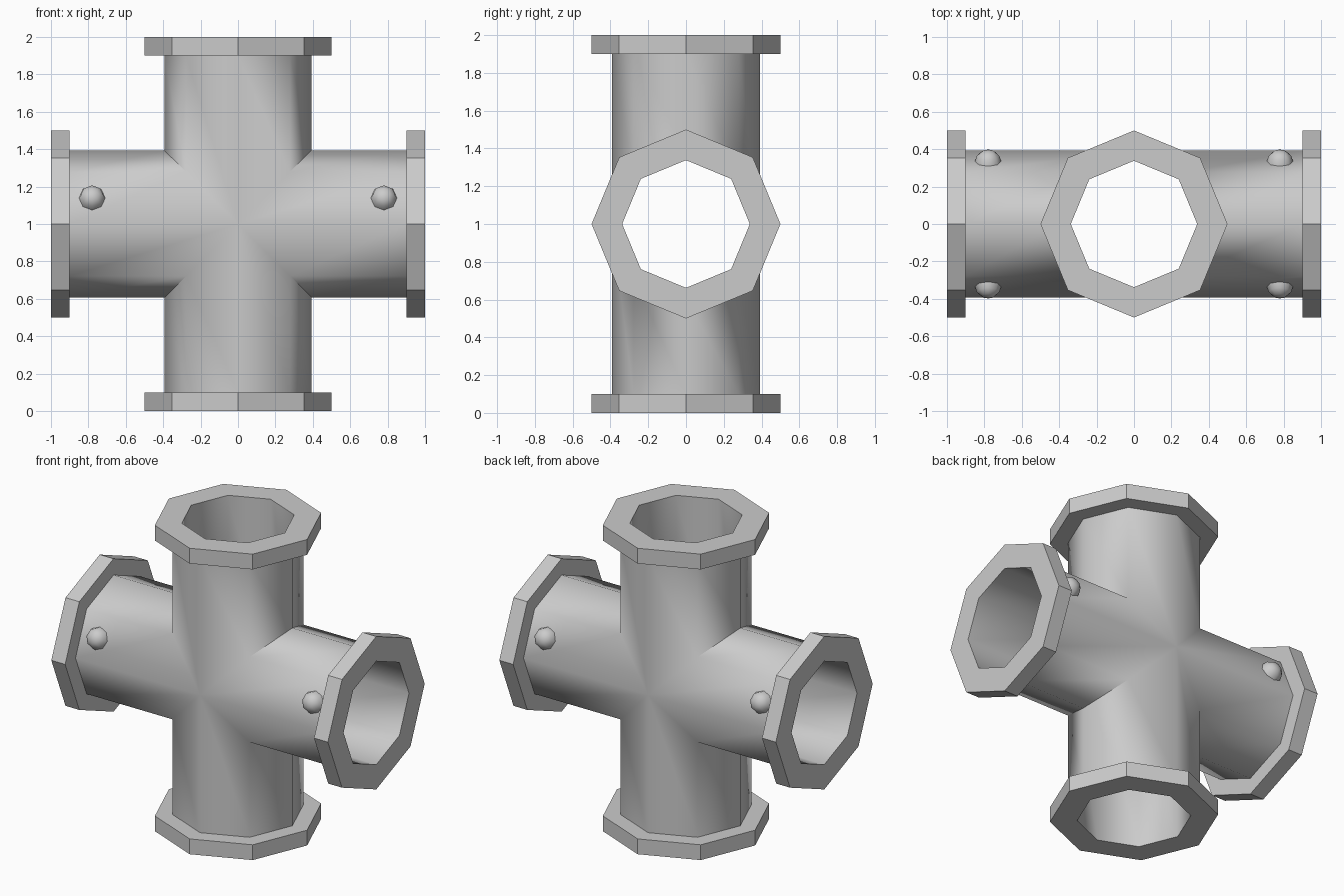
import bpy, bmesh
from math import pi, cos, sin, radians
from mathutils import Vector, Matrix

if "Cube" in bpy.data.objects:
    bpy.data.objects.remove(bpy.data.objects["Cube"])

SIDES = 8
R_OUT, R_IN, R_FLANGE = 0.393, 0.338, 0.5
CENTRE = Vector((0, 0, 1))


def finish(bm, name):
    me = bpy.data.meshes.new(name)
    bm.to_mesh(me)
    bm.free()
    ob = bpy.data.objects.new(name, me)
    bpy.context.collection.objects.link(ob)
    return ob


def sharpen(bm, angle):
    for e in bm.edges:
        e.smooth = e.calc_face_angle(0) < radians(angle)


# Four-way pipe: each arm is a ring profile, mitred at the centre, flanged at the end
bm = bmesh.new()
profile = [(R_OUT, None), (R_OUT, 0.9), (R_FLANGE, 0.9),
           (R_FLANGE, 1.0), (R_IN, 1.0), (R_IN, None)]
for k in range(4):
    turn = Matrix.Rotation(k * pi / 2, 4, 'Y')
    rings = []
    for r, dist in profile:
        ring = []
        for i in range(SIDES):
            a = 2 * pi * i / SIDES
            u, y = r * cos(a), r * sin(a)
            along = abs(u) if dist is None else dist
            ring.append(bm.verts.new(turn @ Vector((along, y, u)) + CENTRE))
        rings.append(ring)
    for n, (a, b) in enumerate(zip(rings, rings[1:])):
        for i in range(SIDES):
            j = (i + 1) % SIDES
            f = bm.faces.new((a[i], a[j], b[j], b[i]))
            f.smooth = n in (0, 4)      # pipe walls smooth, flange faceted
bmesh.ops.remove_doubles(bm, verts=bm.verts[:], dist=1e-4)
bmesh.ops.recalc_face_normals(bm, faces=bm.faces[:])
sharpen(bm, 50)
finish(bm, "flanged_pipe_cross")

# Rivet domes on the upper facets of the horizontal arms, front and back
tilt = pi / SIDES
apothem = R_OUT * cos(tilt)
for sx, side in ((-1, "left"), (1, "right")):
    for sy, face in ((-1, "front"), (1, "back")):
        bm = bmesh.new()
        bmesh.ops.create_uvsphere(bm, u_segments=8, v_segments=6, radius=0.07)
        bmesh.ops.delete(bm, geom=[v for v in bm.verts if v.co.z < -0.01],
                         context='VERTS')
        bmesh.ops.scale(bm, vec=(1, 1, 0.88), verts=bm.verts[:])
        normal = Vector((0, sy * cos(tilt), sin(tilt)))
        rot = Matrix.Rotation(-sy * (pi / 2 - tilt), 4, 'X')
        place = Matrix.Translation(
            CENTRE + normal * apothem + Vector((sx * 0.78, 0, 0)))
        bmesh.ops.transform(bm, matrix=place @ rot, verts=bm.verts[:])
        for f in bm.faces:
            f.smooth = True
        sharpen(bm, 50)
        finish(bm, f"rivet_{face}_{side}")
